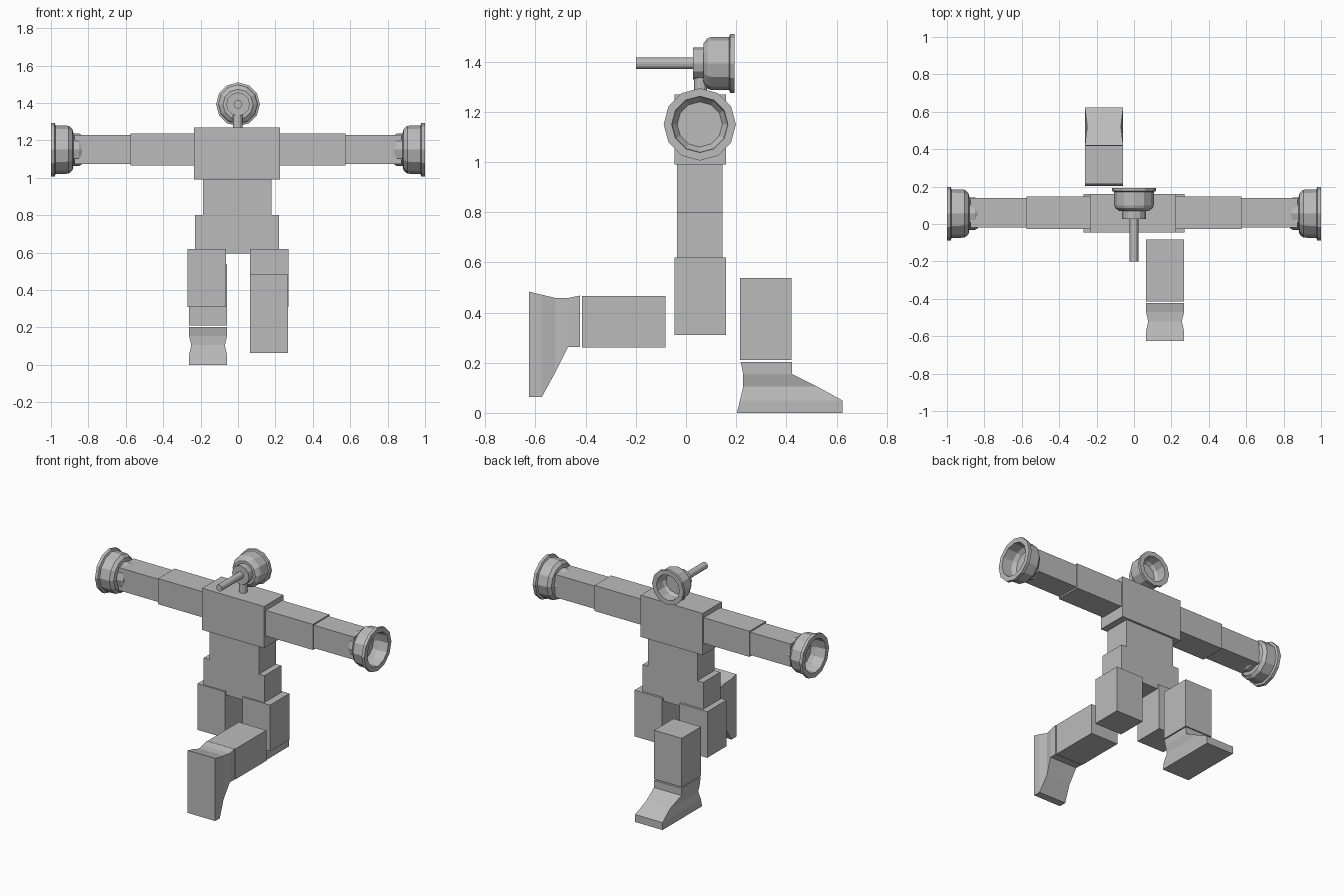
import bpy, bmesh, math
from mathutils import Matrix, Vector

cube = bpy.data.objects.get("Cube")
if cube:
    bpy.data.objects.remove(cube, do_unlink=True)

GREY = (0.5, 0.5, 0.5, 1)
mat = bpy.data.materials.new("plain grey")
mat.use_nodes = True
mat.diffuse_color = GREY
mat.node_tree.nodes["Principled BSDF"].inputs["Base Color"].default_value = GREY


def finish(name, bm):
    bmesh.ops.recalc_face_normals(bm, faces=bm.faces)
    mesh = bpy.data.meshes.new(name)
    bm.to_mesh(mesh)
    bm.free()
    mesh.materials.append(mat)
    obj = bpy.data.objects.new(name, mesh)
    bpy.context.collection.objects.link(obj)
    return obj


def box(name, x, y, z):
    """Box given as (min, max) on each axis."""
    bm = bmesh.new()
    size = [b - a for a, b in (x, y, z)]
    mid = [(a + b) / 2 for a, b in (x, y, z)]
    bmesh.ops.create_cube(bm, size=1, matrix=Matrix.Translation(mid) @ Matrix.Diagonal((*size, 1)))
    return finish(name, bm)


def loft(bm, rings):
    """Skin a list of point rings and cap both ends."""
    loops = [[bm.verts.new(p) for p in ring] for ring in rings]
    n = len(loops[0])
    for a, b in zip(loops, loops[1:]):
        for i in range(n):
            bm.faces.new((a[i], a[(i + 1) % n], b[(i + 1) % n], b[i]))
    bm.faces.new(loops[0])
    bm.faces.new(loops[-1])


def turned(name, profile, origin, axis, sides=12):
    """Lathe (distance, radius) pairs along an axis."""
    bm = bmesh.new()
    angles = [math.tau * i / sides for i in range(sides)]
    loft(bm, [[(r * math.cos(a), r * math.sin(a), d) for a in angles] for d, r in profile])
    turn = Vector(axis).to_track_quat('Z', 'Y').to_matrix().to_4x4()
    bm.transform(Matrix.Translation(origin) @ turn)
    return finish(name, bm)


def foot(name, matrix):
    """Boot: sole at z = 0, heel at y = 0, toe towards +y."""
    bm = bmesh.new()
    sections = [(0, 0, .42, .102), (.05, .012, .42, .102), (.105, .025, .32, .09),
                (.155, .025, .22, .102), (.203, .015, .22, .102)]
    loft(bm, [[(-w, a, z), (w, a, z), (w, b, z), (-w, b, z)] for z, a, b, w in sections])
    bm.transform(matrix)
    return finish(name, bm)


# Torso
box("chest", (-.235, .225), (-.045, .16), (.99, 1.27))
box("waist", (-.187, .18), (-.035, .145), (.8, .99))
box("hips", (-.23, .22), (-.035, .145), (.595, .8))

# Arms with hollow cup ends
CUP = [(.835, .078), (.85, .087), (.88, .087), (.885, .11), (.905, .128), (.975, .13), (.98, .144),
       (1, .144), (1, .112), (.93, .108), (.905, .09)]
for side, s in (("left", 1), ("right", -1)):
    inner = .225 if s > 0 else .235
    box(side + "_upper_arm", sorted((s * inner, s * .575)), (-.027, .148), (1.065, 1.237))
    box(side + "_forearm", sorted((s * .575, s * .875)), (-.018, .14), (1.075, 1.228))
    turned(side + "_hand_cup", CUP, (0, .055, 1.15), (s, 0, 0))

# Head: rod, collar and cup opening to the back, on a short stalk
turned("head_rod", [(-.2, .023), (.04, .023)], (0, 0, 1.393), (0, 1, 0))
turned("head_collar", [(.027, .063), (.075, .063)], (0, 0, 1.393), (0, 1, 0))
turned("head_cup", [(.07, .08), (.085, .1), (.1, .106), (.172, .106), (.176, .117),
                    (.193, .117), (.193, .085), (.13, .083), (.11, .07)],
       (0, 0, 1.393), (0, 1, 0))
turned("head_stalk", [(1.26, .026), (1.36, .026)], (-.002, .058, 0), (0, 0, 1))

# Thighs
box("left_thigh", (.065, .27), (-.045, .16), (.31, .62))
box("right_thigh", (-.27, -.065), (-.045, .16), (.31, .62))

# Left leg stretched forward, right leg standing behind
box("left_shin", (.063, .268), (-.415, -.082), (.26, .465))
box("right_shin", (-.262, -.058), (.215, .42), (.21, .538))
foot("right_foot", Matrix.Translation((-.16, .203, 0)))
foot("left_foot", Matrix.Translation((.166, -.625, .483)) @ Matrix.Rotation(-math.pi / 2, 4, 'X'))
